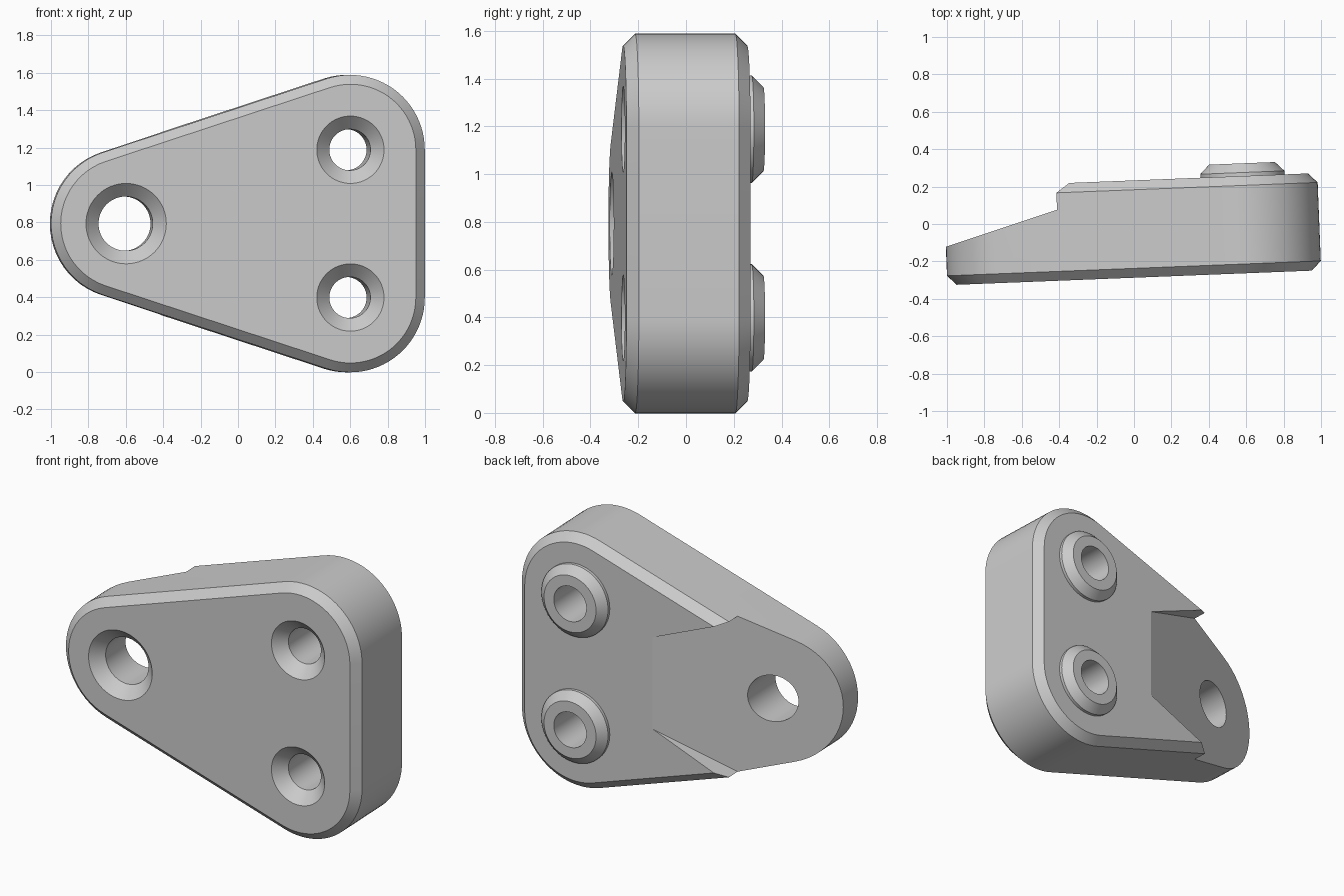
import bpy, bmesh
from math import pi, sin, cos, atan2
from mathutils import Matrix

if "Cube" in bpy.data.objects:
    bpy.data.objects.remove(bpy.data.objects["Cube"])

TILT = Matrix.Rotation(0.0398, 4, 'Z')   # whole bracket is turned slightly
MID = 0.793                              # height of the symmetry plane
XL, XR = -0.61, 0.59                     # hole columns
FRONT, BACK, CH = -0.287, 0.233, 0.05    # faces and chamfer


def make(name, rings):
    """Loft closed rings of (x, y, z) points and cap both ends."""
    bm = bmesh.new()
    vs = [[bm.verts.new(p) for p in r] for r in rings]
    n = len(vs[0])
    for a, b in zip(vs, vs[1:]):
        for i in range(n):
            j = (i + 1) % n
            bm.faces.new((a[i], a[j], b[j], b[i]))
    bm.faces.new(vs[0][::-1])
    bm.faces.new(vs[-1])
    bmesh.ops.recalc_face_normals(bm, faces=bm.faces)
    bm.transform(TILT)
    me = bpy.data.meshes.new(name)
    bm.to_mesh(me)
    bm.free()
    ob = bpy.data.objects.new(name, me)
    bpy.context.collection.objects.link(ob)
    return ob


def turned(name, x, z, profile, n=64):
    """Round part along y from (radius, y) steps."""
    return make(name, [[(x + r * cos(2 * pi * i / n), y, z + r * sin(2 * pi * i / n))
                        for i in range(n)] for r, y in profile])


def rounded_hull(centres, r, y, seg=24):
    """Outline wrapped round circles of radius r (centres anticlockwise)."""
    pts, n = [], len(centres)
    for k in range(n):
        p, c, q = centres[k - 1], centres[k], centres[(k + 1) % n]
        a = atan2(c[1] - p[1], c[0] - p[0]) - pi / 2
        b = atan2(q[1] - c[1], q[0] - c[0]) - pi / 2
        d = (b - a) % (2 * pi)
        pts += [(c[0] + r * cos(a + d * i / seg), y, c[1] + r * sin(a + d * i / seg))
                for i in range(seg + 1)]
    return pts


def combine(ob, tool, op):
    m = ob.modifiers.new(op, 'BOOLEAN')
    m.object, m.operation, m.solver = tool, op, 'EXACT'
    bpy.context.view_layer.objects.active = ob
    bpy.ops.object.modifier_apply(modifier=m.name)
    bpy.data.objects.remove(tool)


# chamfered three-lobed plate
corners = [(XL, MID), (XR, MID - 0.395), (XR, MID + 0.395)]
plate = make("bracket_plate", [rounded_hull(corners, r, y) for r, y in (
    (0.4 - CH, FRONT), (0.4, FRONT + CH), (0.4, BACK - CH), (0.4 - CH, BACK))])

# sloping relief at the back of the narrow end
slope = lambda x: -0.08 + 0.29 * (x + 1.004)
half = lambda x: 0.483 - 0.414 * (x + 0.397)
quad = [(x, MID + s * half(x)) for x, s in ((-1.2, -1), (0.2, -1), (0.2, 1), (-1.2, 1))]
relief = make("relief_cutter", [[(x, slope(x), z) for x, z in quad],
                                [(x, 0.5, z) for x, z in quad]])
combine(plate, relief, 'DIFFERENCE')

# raised bosses on the back
for x, z in corners[1:]:
    boss = turned("boss", x, z, ((0.225, 0.1), (0.225, 0.252), (0.176, 0.301)))
    combine(plate, boss, 'UNION')

# countersunk through holes
for (x, z), r, rim in zip(corners, (0.145, 0.11, 0.11), (0.215, 0.18, 0.18)):
    k = rim - r
    hole = turned("hole_cutter", x, z, (
        (rim + 0.05, FRONT - 0.05), (r, FRONT + k), (r, 0.5)))
    combine(plate, hole, 'DIFFERENCE')

bpy.ops.object.select_all(action='DESELECT')
plate.select_set(True)
bpy.context.view_layer.objects.active = plate
bpy.ops.object.shade_smooth_by_angle(angle=0.26)
